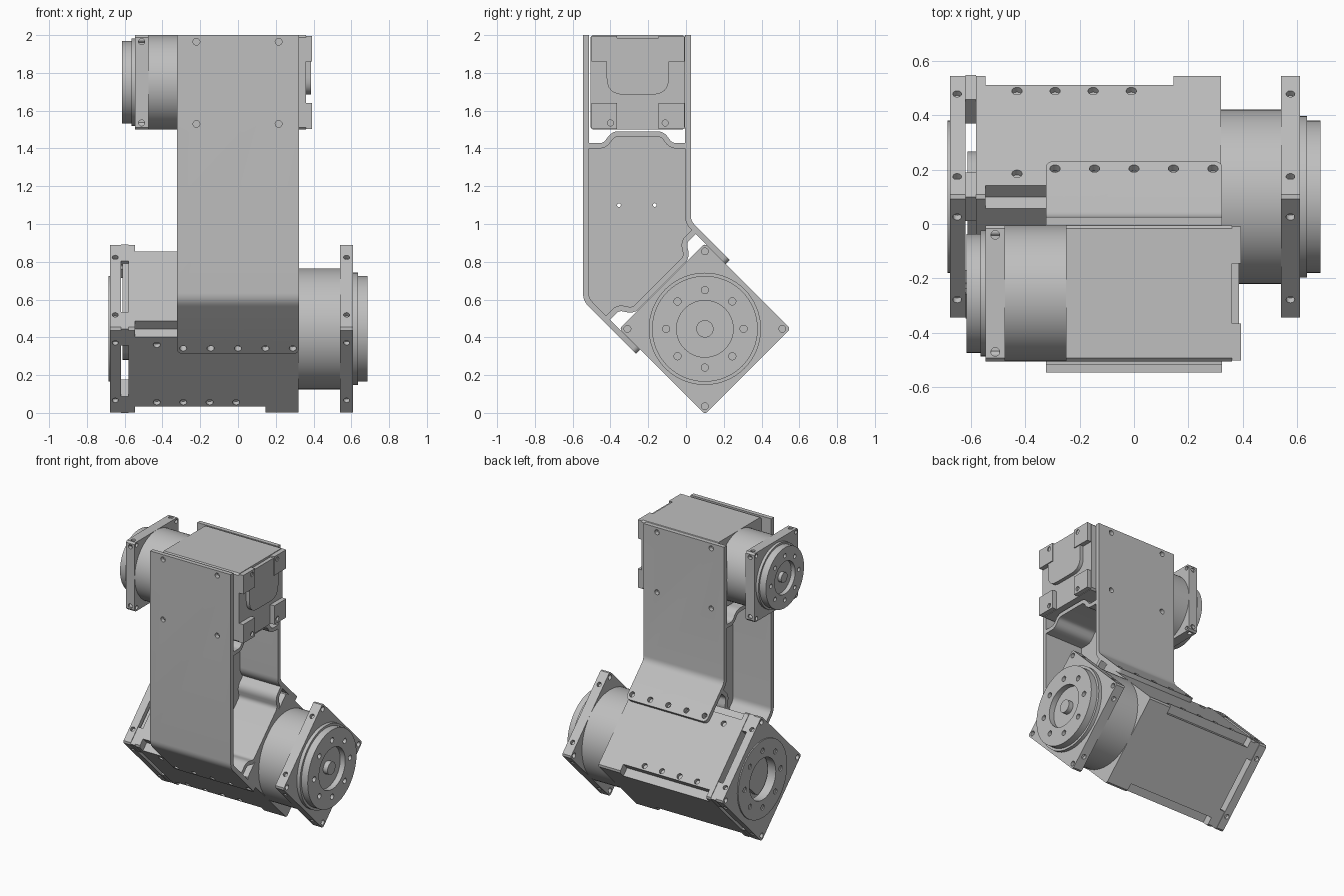
import bpy, bmesh
from math import radians, pi, cos, sin
from mathutils import Matrix, Vector

cube = bpy.data.objects.get("Cube")
if cube:
    bpy.data.objects.remove(cube, do_unlink=True)

grey = bpy.data.materials.new("machined_grey")
grey.use_nodes = True
grey.diffuse_color = (0.52, 0.52, 0.52, 1)
grey.node_tree.nodes["Principled BSDF"].inputs["Base Color"].default_value = grey.diffuse_color

# Frames: local x is the motor axis, local y and z follow the housing faces
WORLD = Matrix()
LOWER = Matrix.Translation((0, 0.1, 0.445)) @ Matrix.Rotation(radians(45), 4, 'X')
UPPER = Matrix.Translation((0, -0.255, 1.75))
TURN = {'x': Matrix.Rotation(pi / 2, 4, 'Y'), 'y': Matrix.Rotation(pi / 2, 4, 'X'), 'z': Matrix()}


def finish(name, bm, frame):
    bmesh.ops.recalc_face_normals(bm, faces=bm.faces)
    bm.transform(frame)
    mesh = bpy.data.meshes.new(name)
    bm.to_mesh(mesh)
    bm.free()
    mesh.materials.append(grey)
    obj = bpy.data.objects.new(name, mesh)
    bpy.context.collection.objects.link(obj)
    return obj


def prism(name, pts, x0, x1, frame, round_at=None):
    """Profile in the y-z plane pushed along x; round_at softens a plate end."""
    bm = bmesh.new()
    face = bm.faces.new([bm.verts.new((x0, p[0], p[1])) for p in pts])
    new = bmesh.ops.extrude_face_region(bm, geom=[face])["geom"]
    bmesh.ops.translate(bm, vec=(x1 - x0, 0, 0), verts=[g for g in new if isinstance(g, bmesh.types.BMVert)])
    if round_at is not None:
        ends = [e for e in bm.edges if abs(e.verts[0].co.x - e.verts[1].co.x) < 0.001
                and all((v.co.yz - round_at).length < 0.03 for v in e.verts)]
        bmesh.ops.bevel(bm, geom=ends, offset=0.03, segments=4, profile=0.5, affect='EDGES')
    return finish(name, bm, frame)


def cylinders(name, specs, frame):
    """Each spec is centre, radius, length, axis."""
    bm = bmesh.new()
    for centre, r, length, axis in specs:
        bmesh.ops.create_cone(bm, cap_ends=True, segments=64 if r > 0.1 else 20, radius1=r, radius2=r,
                              depth=length, matrix=Matrix.Translation(centre) @ TURN[axis])
    return finish(name, bm, frame)


def disc(name, r, x0, x1, frame):
    return cylinders(name, [(((x0 + x1) / 2, 0, 0), r, abs(x1 - x0), 'x')], frame)


def drill(obj, specs, frame):
    cutter = cylinders("hole_cutter", specs, frame)
    cutter.hide_render = True
    mod = obj.modifiers.new("holes", 'BOOLEAN')
    mod.object, mod.operation, mod.solver = cutter, 'DIFFERENCE', 'EXACT'
    bpy.context.view_layer.objects.active = obj
    bpy.ops.object.modifier_apply(modifier=mod.name)
    bpy.data.objects.remove(cutter, do_unlink=True)


def square(h, c, notch=False):
    """Square with chamfered or square-notched corners."""
    pts = []
    for k in range(4):
        corner = [(h, h - c), (h - c, h - c), (h - c, h)] if notch else [(h, h - c), (h - c, h)]
        pts += [Matrix.Rotation(k * pi / 2, 2) @ Vector(p) for p in corner]
    return pts


def rect(y0, y1, z0, z1):
    return [(y0, z0), (y1, z0), (y1, z1), (y0, z1)]


def fillet(pts, r, n=6):
    pts = [Vector(p) for p in pts]
    out = [pts[0]]
    for a, p, b in zip(pts, pts[1:], pts[2:]):
        s, e = p + (a - p).normalized() * r, p + (b - p).normalized() * r
        out += [s.lerp(p, i / n).lerp(p.lerp(e, i / n), i / n) for i in range(n + 1)]
    return out + [pts[-1]]


def strip(path, t):
    """Outline of a bent sheet of thickness t around a centre line."""
    one, two = [], []
    for i, p in enumerate(path):
        d1 = (p - path[i - 1] if i else path[1] - p).normalized()
        d2 = (path[i + 1] - p if i < len(path) - 1 else d1).normalized()
        n1, n2 = Vector((-d1.y, d1.x)), Vector((-d2.y, d2.x))
        n = (n1 + n2).normalized()
        n *= t / 2 / n.dot(n1)
        one.append(p + n)
        two.append(p - n)
    return one + two[::-1]


def bolt_ring(x, radius, r, depth):
    return [((x, radius * cos(k * pi / 4), radius * sin(k * pi / 4)), r, depth, 'x') for k in range(8)]


def corner_holes(x, a, b, r, depth):
    return [((x, i * a, j * b), r, depth, 'x') for i in (-1, 1) for j in (-1, 1)]


def rim_holes(x, h, a):
    """Blind holes in the four narrow sides of a square plate."""
    out = []
    for i in (-1, 1):
        for j in (-1, 1):
            out += [((x, i * h, j * a), 0.016, 0.05, 'y'), ((x, j * a, i * h), 0.016, 0.05, 'z')]
    return out


def output_end(tag, frame, h, s, sign, x, rim):
    """Gear drum, square flange, stepped hub with recess and shaft."""
    start, f0, f1, step, tip = [sign * v for v in x]
    disc(tag + "_gear_drum", h, start, f0, frame)
    flange = prism(tag + "_flange", square(h, 0.012), f0, f1, frame)
    drill(flange, corner_holes(f1, 0.29 * s, 0.29 * s, 0.018 * s, 0.3) + rim_holes((f0 + f1) / 2, h, rim), frame)
    disc(tag + "_hub_step", 0.297 * s, f1, step, frame)
    hub = disc(tag + "_hub", 0.28 * s, step, tip, frame)
    drill(hub, [((tip, 0, 0), 0.15 * s, 0.08 * s, 'x')] + bolt_ring(tip, 0.205 * s, 0.019 * s, 0.06), frame)
    disc(tag + "_shaft", 0.046 * s, step, tip - sign * 0.005, frame)


def back_cap(tag, frame, h, x0, x1, block, s):
    """Corner posts and a raised U-shaped pad on the rear face."""
    for i in (-1, 1):
        for j in (-1, 1):
            e = h - 0.004
            post = prism(tag + "_rear_post", rect(i * (h - block), i * e, j * (h - block), j * e), x0, x1, frame)
            drill(post, [((x1, i * 0.145 * s, j * 0.215 * s), 0.016, 0.03, 'x')], frame)
    w, top, low = 0.165 * s, 0.235 * s, -0.065 * s
    pad = fillet([(-w, top), (-w, low), (w, low), (w, top)], 0.09 * s)
    prism(tag + "_rear_pad", pad, x0, x0 + (x1 - x0) * 0.8, frame)


# Lower motor, turned 45 degrees about its axis
H = 0.32
output_end("lower", LOWER, H, 1.0, 1, (0.32, 0.54, 0.61, 0.635, 0.685), 0.215)
prism("lower_collar", square(H, 0.012), 0.145, 0.32, LOWER)
body = prism("lower_body", square(H, 0.06, True), -0.545, 0.145, LOWER)
drill(body, [((-0.43 + k * 0.14, side * H, z), 0.019, 0.05, 'y')
             for k in range(4) for side in (-1, 1) for z in (-0.23, 0.2)], LOWER)
prism("lower_rear_plate", square(H, 0.012), -0.58, -0.545, LOWER)
back_cap("lower", LOWER, H, -0.58, -0.62, 0.13, 1.27)
plate = prism("lower_end_plate", square(H, 0.012), -0.677, -0.62, LOWER)
drill(plate, [((-0.65, 0, 0), 0.15, 0.2, 'x')] + corner_holes(-0.677, 0.29, 0.29, 0.018, 0.06)
      + rim_holes(-0.65, H, 0.215), LOWER)
ring = disc("lower_end_ring", 0.28, -0.685, -0.675, LOWER)
drill(ring, [((-0.68, 0, 0), 0.15, 0.2, 'x')] + bolt_ring(-0.685, 0.205, 0.019, 0.1), LOWER)

# Upper motor, facing the other way
U = 0.25
output_end("upper", UPPER, U, 0.78, -1, (0.25, 0.475, 0.545, 0.565, 0.615), 0.215)
prism("upper_body", square(U, 0.012), -0.25, 0.36, UPPER)
back_cap("upper", UPPER, U, 0.36, 0.393, 0.14, 1.0)


# Bracket side sheets, straight above and bent at the foot
def foot(y, z):
    return (LOWER @ Vector((0, y, z))).yz


W = 0.323
flap = 0.336
bends = {"front": Vector((-0.53, 0.6)), "back": Vector((0.01, 1.01))}
for name, side in (("front", -1), ("back", 1)):
    bend = bends[name]
    end = foot(side * flap, 0.165)
    path = fillet([(bend.x, 2.0), bend, end], 0.035)
    sheet = prism("bracket_" + name + "_sheet", strip(path, 0.031), -W, W, WORLD, end)
    drill(sheet, [((x, bend.x, z), 0.018, 0.1, 'y') for x in (-0.22, 0.215) for z in (1.53, 1.965)], WORLD)
    drill(sheet, [((k * 0.145, side * flap, 0.205), 0.019, 0.1, 'y') for k in range(-2, 3)], LOWER)

# Hat-shaped shelves against each motor
top_path = fillet([(-0.52, 1.414), (-0.43, 1.414), (-0.385, 1.477), (-0.125, 1.477),
                   (-0.08, 1.414), (0.0, 1.414)], 0.03)
low_path = fillet([foot(*p) for p in ((-0.33, 0.405), (-0.245, 0.405), (-0.2, 0.336),
                                      (0.2, 0.336), (0.245, 0.405), (0.33, 0.405))], 0.03)
prism("bracket_top_shelf", strip(top_path, 0.028), -W, W, WORLD)
prism("bracket_bottom_shelf", strip(low_path, 0.03), -W, W, WORLD)

# Central web between the sheets
web = prism("bracket_web", top_path + [bends["back"]] + low_path[::-1] + [bends["front"]], -0.018, 0.018, WORLD)
drill(web, [((0, y, 1.1), 0.01, 0.2, 'x') for y in (-0.355, -0.165)], WORLD)

# Smooth round surfaces, keep machined edges sharp
bpy.ops.object.select_all(action='DESELECT')
for obj in bpy.context.scene.objects:
    if obj.type == 'MESH' and obj.data.materials and obj.data.materials[0] == grey:
        obj.select_set(True)
        bpy.context.view_layer.objects.active = obj
bpy.ops.object.shade_smooth_by_angle(angle=radians(30))
